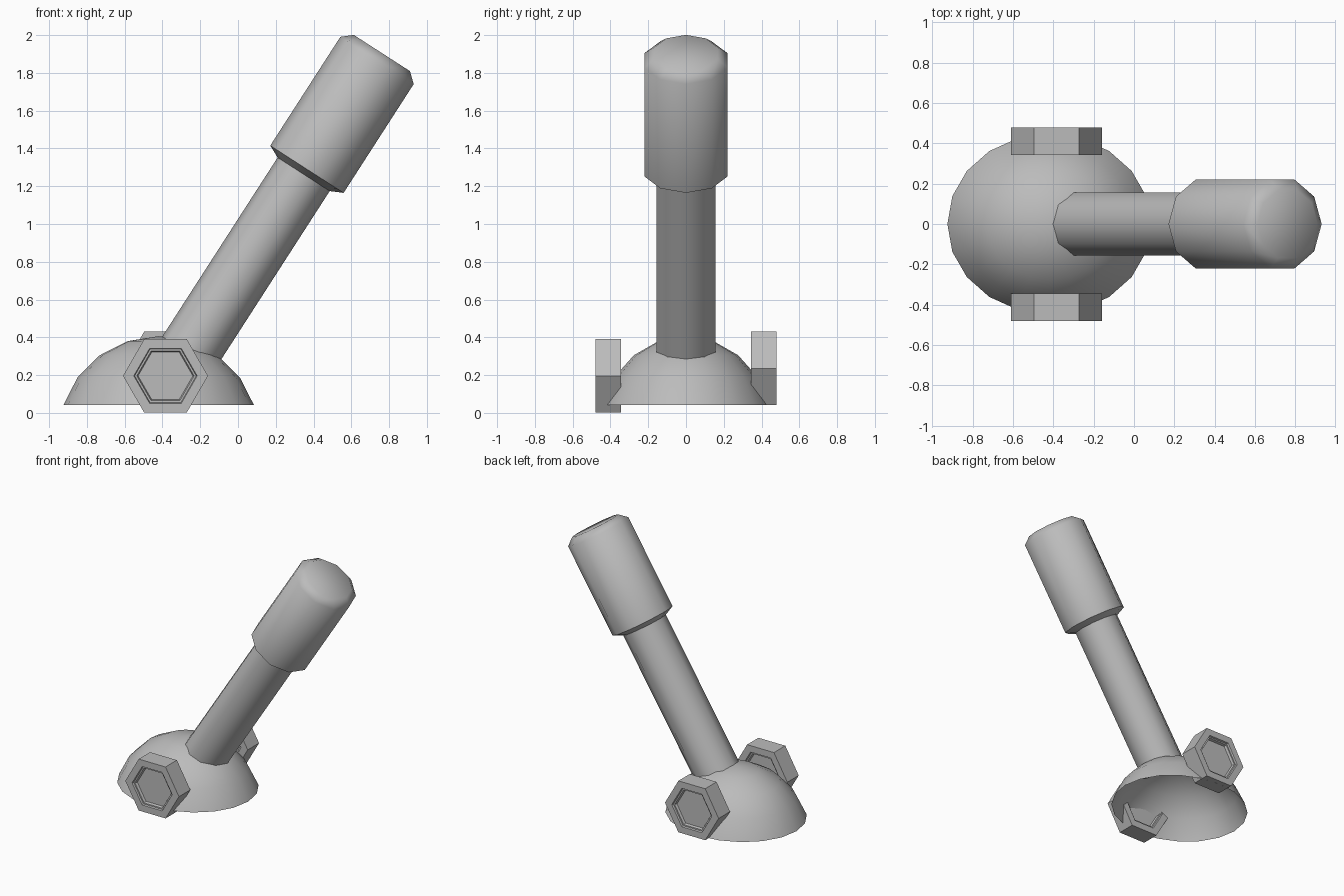
import bpy, bmesh, math
from mathutils import Matrix

if "Cube" in bpy.data.objects:
    bpy.data.objects.remove(bpy.data.objects["Cube"])

gray = bpy.data.materials.new("plain_gray")
gray.diffuse_color = (0.5, 0.5, 0.5, 1.0)
gray.use_nodes = True
gray.node_tree.nodes["Principled BSDF"].inputs["Base Color"].default_value = gray.diffuse_color


def lathe(name, profile, sides, matrix, smooth=None, cap=True):
    """Spin (radius, height) points, listed bottom to top, around z."""
    bm = bmesh.new()
    rings = []
    for r, h in profile:
        count = sides if r > 0 else 1
        rings.append([bm.verts.new((r * math.cos(2 * math.pi * k / sides),
                                    r * math.sin(2 * math.pi * k / sides), h))
                      for k in range(count)])
    for low, high in zip(rings, rings[1:]):
        for k in range(sides):
            n = (k + 1) % sides
            if len(high) == 1:
                bm.faces.new((low[k], low[n], high[0]))
            else:
                bm.faces.new((low[k], low[n], high[n], high[k]))
    if cap:
        bm.faces.new(rings[0][::-1])
        if len(rings[-1]) > 1:
            bm.faces.new(rings[-1])
    bm.transform(matrix)
    mesh = bpy.data.meshes.new(name)
    bm.to_mesh(mesh)
    bm.free()
    mesh.materials.append(gray)
    obj = bpy.data.objects.new(name, mesh)
    bpy.context.collection.objects.link(obj)
    if smooth:
        bpy.ops.object.select_all(action='DESELECT')
        obj.select_set(True)
        bpy.context.view_layer.objects.active = obj
        bpy.ops.object.shade_smooth_by_angle(angle=math.radians(smooth))
    return obj


# Open dome: part of a sphere from 18 degrees latitude up, narrower in y
dome_profile = [(math.cos(math.radians(a)), math.sin(math.radians(a)))
                for a in range(18, 90, 18)] + [(0, 1)]
lathe("dome_base", dome_profile, 20,
      Matrix.Translation((-0.42, 0, -0.123)) @ Matrix.Diagonal((0.531, 0.47, 0.529, 1)),
      smooth=60, cap=False)

# Leaning lever: thin shaft, flared shoulder, thick grip with rounded end
tilt = math.radians(32.8)
lean = Matrix.Rotation(tilt, 4, 'Y') @ Matrix.Translation((-0.392, 0, 0))
lever_profile = [(0.164, 0.11), (0.164, 1.25), (0.231, 1.282),
                 (0.231, 1.967), (0.177, 2.014)]
lathe("lever_handle", lever_profile, 10, lean, smooth=60)

# Hexagonal nuts with a stepped recess on both faces
half = 0.068
recess = [(0.145, half - 0.03), (0.152, half - 0.012),
          (0.163, half - 0.012), (0.168, half), (0.225, half)]
nut_profile = [(r, -h) for r, h in recess] + recess[::-1]
for name, y, z in (("front_nut", -0.412, 0.196), ("back_nut", 0.411, 0.236)):
    lathe(name, nut_profile, 6,
          Matrix.Translation((-0.384, y, z)) @ Matrix.Rotation(math.pi / 2, 4, 'X'))
